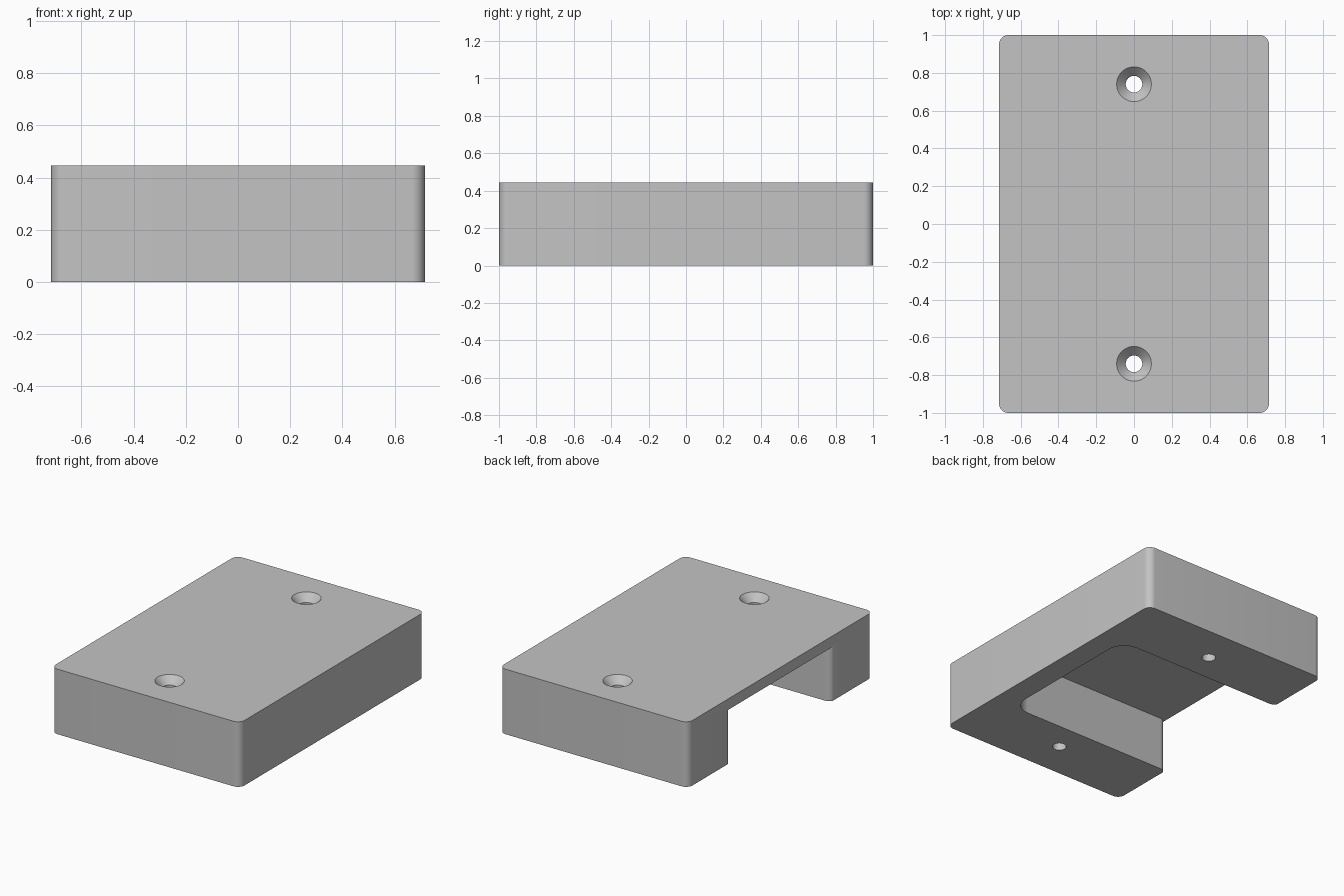
import bpy
import math
from mathutils import Vector

if "Cube" in bpy.data.objects:
    bpy.data.objects.remove(bpy.data.objects["Cube"], do_unlink=True)

HALF_X, HALF_Y, HEIGHT = 0.715, 1.0, 0.445
CEILING = 0.37

# Plain grey finish
grey = bpy.data.materials.new("plain_grey")
grey.use_nodes = True
colour = (0.55, 0.55, 0.55, 1)
grey.diffuse_color = colour
bsdf = next(n for n in grey.node_tree.nodes if n.type == "BSDF_PRINCIPLED")
bsdf.inputs["Base Color"].default_value = colour


def rounded(corners, steps=10):
    """Outline through (x, y, radius) corners, each rounded by its radius."""
    outline = []
    for i, (x, y, r) in enumerate(corners):
        p = Vector((x, y))
        if r == 0:
            outline.append(p)
            continue
        a = (Vector(corners[i - 1][:2]) - p).normalized()
        b = (Vector(corners[(i + 1) % len(corners)][:2]) - p).normalized()
        half = a.angle(b) / 2
        centre = p + (a + b).normalized() * (r / math.sin(half))
        start = p + a * (r / math.tan(half)) - centre
        end = p + b * (r / math.tan(half)) - centre
        sweep = math.pi - 2 * half
        for k in range(steps + 1):
            t = k / steps
            arc = start * math.sin((1 - t) * sweep) + end * math.sin(t * sweep)
            outline.append(centre + arc / math.sin(sweep))
    return outline


def circle(x, y, r, sides=48):
    turns = [2 * math.pi * k / sides for k in range(sides)]
    return [Vector((x + r * math.cos(t), y + r * math.sin(t))) for t in turns]


def loft(name, layers):
    """Closed solid through stacked (outline, z) layers, counterclockwise."""
    n = len(layers[0][0])
    verts = [(p.x, p.y, z) for ring, z in layers for p in ring]
    faces = [list(reversed(range(n))), list(range(len(verts) - n, len(verts)))]
    for j in range(len(layers) - 1):
        for i in range(n):
            k = (i + 1) % n
            faces.append([j * n + i, j * n + k, (j + 1) * n + k, (j + 1) * n + i])
    mesh = bpy.data.meshes.new(name)
    mesh.from_pydata(verts, [], faces)
    mesh.materials.append(grey)
    obj = bpy.data.objects.new(name, mesh)
    bpy.context.collection.objects.link(obj)
    return obj


# Block with rounded upright edges
block = rounded([(-HALF_X, -HALF_Y, 0.05), (HALF_X, -HALF_Y, 0.05),
                 (HALF_X, HALF_Y, 0.05), (-HALF_X, HALF_Y, 0.05)])
cover = loft("cover_body", [(block, 0), (block, HEIGHT)])

# Pocket open at one side and below, with an eased mouth
side = [(-0.9, -0.7, 0), (-0.74, -0.7, 0), (-0.714, -0.54, 0.05), (0.555, -0.54, 0.125)]
pocket = rounded(side + [(x, -y, r) for x, y, r in reversed(side)])
cutters = [loft("pocket_cutter", [(pocket, -0.1), (pocket, CEILING)])]

# Countersunk screw holes
for label, y in (("front", -0.74), ("back", 0.74)):
    profile = [(0.044, -0.1), (0.044, 0.395), (0.092, HEIGHT), (0.111, 0.465)]
    cutters.append(loft(label + "_hole_cutter",
                        [(circle(0, y, r), z) for r, z in profile]))

# Cut the body, then drop the cutters
bpy.ops.object.select_all(action="DESELECT")
bpy.context.view_layer.objects.active = cover
cover.select_set(True)
for cutter in cutters:
    cutter.hide_render = True
    cut = cover.modifiers.new(cutter.name, "BOOLEAN")
    cut.operation = "DIFFERENCE"
    cut.solver = "EXACT"
    cut.object = cutter
    bpy.ops.object.modifier_apply(modifier=cut.name)
    bpy.data.objects.remove(cutter, do_unlink=True)

bpy.ops.object.shade_smooth_by_angle(angle=math.radians(30))
